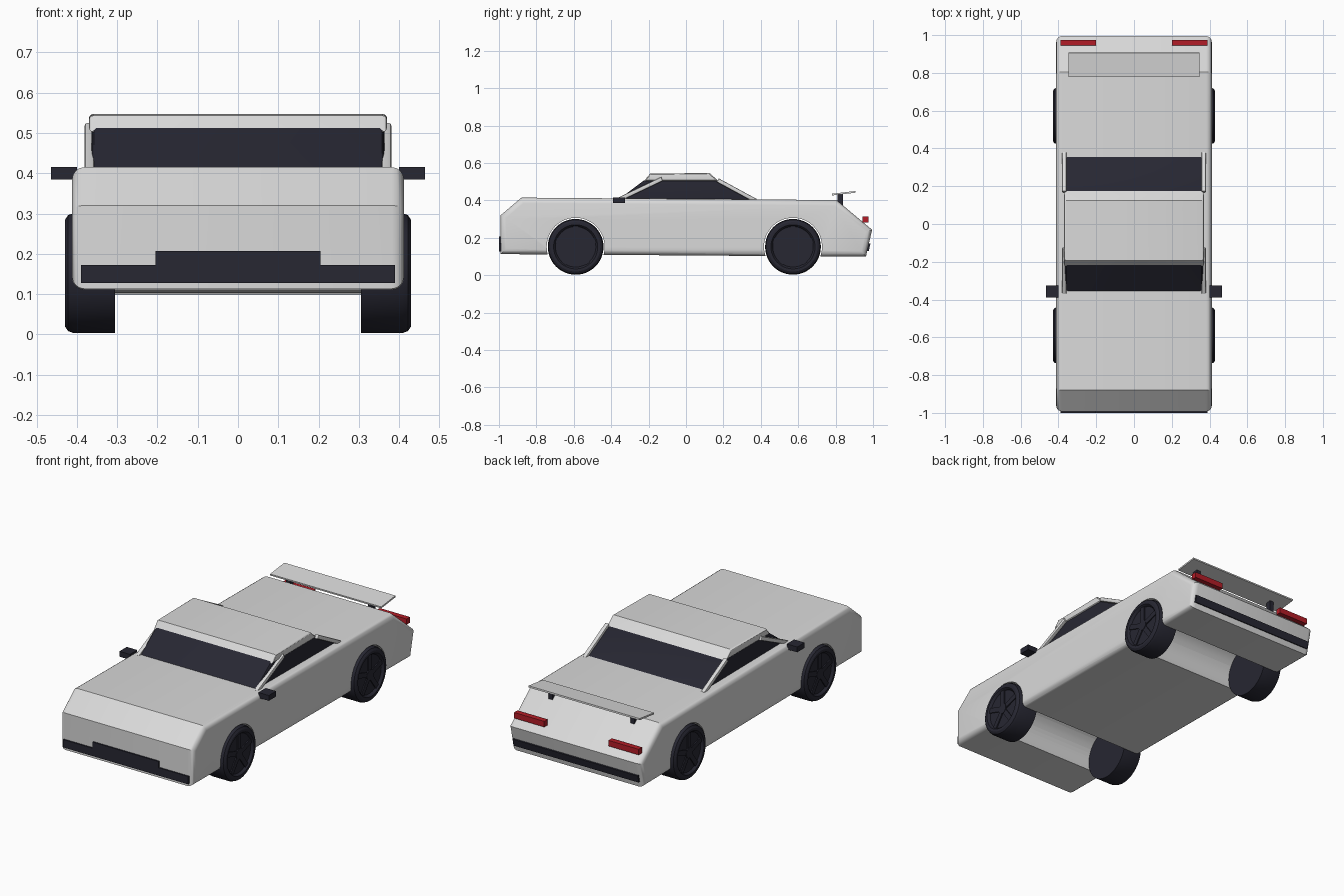
import bpy, bmesh, math
from mathutils import Matrix

if "Cube" in bpy.data.objects:
    bpy.data.objects.remove(bpy.data.objects["Cube"])


def material(name, rgb):
    m = bpy.data.materials.new(name)
    m.diffuse_color = (*rgb, 1)
    m.use_nodes = True
    m.node_tree.nodes["Principled BSDF"].inputs["Base Color"].default_value = m.diffuse_color
    return m


PAINT = material("silver paint", (0.70, 0.70, 0.70))
DARK = material("dark trim", (0.020, 0.020, 0.032))
RED = material("tail red", (0.45, 0.012, 0.02))


def finish(bm, name, mat):
    bmesh.ops.recalc_face_normals(bm, faces=bm.faces)
    me = bpy.data.meshes.new(name)
    bm.to_mesh(me)
    bm.free()
    me.materials.append(mat)
    ob = bpy.data.objects.new(name, me)
    bpy.context.collection.objects.link(ob)
    return ob


def smooth(ob):
    bpy.ops.object.select_all(action='DESELECT')
    ob.select_set(True)
    bpy.context.view_layer.objects.active = ob
    bpy.ops.object.shade_smooth_by_angle(angle=math.radians(30))


def prism(name, pts, x0, x1, mat, bevel=0, segments=4):
    """Side profile of (y, z) points drawn across x, with rounded side outlines."""
    bm = bmesh.new()
    a = [bm.verts.new((x0, y, z)) for y, z in pts]
    b = [bm.verts.new((x1, y, z)) for y, z in pts]
    n = len(pts)
    bm.faces.new(a)
    bm.faces.new(b[::-1])
    for i in range(n):
        bm.faces.new((a[i], b[i], b[(i + 1) % n], a[(i + 1) % n]))
    if bevel:
        rim = [e for e in bm.edges if abs(e.verts[0].co.x - e.verts[1].co.x) < 1e-6]
        bmesh.ops.bevel(bm, geom=rim, offset=bevel, segments=segments,
                        profile=0.5, affect='EDGES')
    ob = finish(bm, name, mat)
    if bevel:
        smooth(ob)
    return ob


def box(name, x, y, z, mat):
    return prism(name, [(y[0], z[0]), (y[1], z[0]), (y[1], z[1]), (y[0], z[1])],
                 x[0], x[1], mat)


def bar(name, p, q, t, x0, x1, mat, bevel=0):
    """Slanted bar between two (y, z) points."""
    dy, dz = q[0] - p[0], q[1] - p[1]
    s = t / 2 / math.hypot(dy, dz)
    ny, nz = -dz * s, dy * s
    return prism(name, [(p[0] - ny, p[1] - nz), (q[0] - ny, q[1] - nz),
                        (q[0] + ny, q[1] + nz), (p[0] + ny, p[1] + nz)],
                 x0, x1, mat, bevel, 2)


AXLES = {"front": -0.59, "rear": 0.572}
HUB_Z = 0.152

# Body shell with wheel tunnels cut through it
body = prism("body", [(-0.992, 0.113), (-0.992, 0.32), (-0.88, 0.415), (0.805, 0.402),
                      (0.995, 0.243), (0.962, 0.099)], -0.412, 0.412, PAINT, 0.03)
for end, y in AXLES.items():
    bm = bmesh.new()
    bmesh.ops.create_cone(bm, cap_ends=True, segments=48, radius1=0.155, radius2=0.155,
                          depth=1.2, matrix=Matrix.Translation((0, y, HUB_Z))
                          @ Matrix.Rotation(math.pi / 2, 4, 'Y'))
    cutter = finish(bm, "arch_cutter", PAINT)
    cutter.hide_render = True
    mod = body.modifiers.new("arch", 'BOOLEAN')
    mod.operation, mod.object = 'DIFFERENCE', cutter
    bpy.context.view_layer.objects.active = body
    bpy.ops.object.modifier_apply(modifier=mod.name)
    bpy.data.objects.remove(cutter)
smooth(body)

# Cabin: dark glass block under a painted roof
prism("cabin_glass", [(-0.375, 0.395), (-0.215, 0.514), (0.155, 0.514), (0.375, 0.395)],
      -0.364, 0.364, DARK, 0.012, 3)
prism("roof", [(-0.225, 0.503), (-0.192, 0.543), (0.125, 0.547), (0.175, 0.503)],
      -0.37, 0.37, PAINT, 0.01, 3)


def wheel(name, side, y):
    # Tyre and dished rim turned about the axle
    prof = [(0.305, 0), (0.305, 0.149), (0.408, 0.149), (0.422, 0.144), (0.430, 0.132),
            (0.430, 0.118), (0.424, 0.112), (0.416, 0.108), (0.416, 0)]
    bm = bmesh.new()
    vs = [bm.verts.new((x, 0, r)) for x, r in prof]
    es = [bm.edges.new(p) for p in zip(vs, vs[1:])]
    bmesh.ops.spin(bm, geom=vs + es, cent=(0, 0, 0), axis=(1, 0, 0),
                   angle=math.tau, steps=48)
    bmesh.ops.remove_doubles(bm, verts=bm.verts, dist=1e-5)
    # Five flat spokes and a hub
    for i in range(5):
        m = (Matrix.Rotation(i * math.tau / 5, 4, 'X')
             @ Matrix.Translation((0.417, 0, 0.062))
             @ Matrix.Diagonal((0.010, 0.028, 0.098, 1)))
        bmesh.ops.create_cube(bm, size=1, matrix=m)
    bmesh.ops.create_cone(bm, cap_ends=True, segments=20, radius1=0.03, radius2=0.03,
                          depth=0.012, matrix=Matrix.Translation((0.418, 0, 0))
                          @ Matrix.Rotation(math.pi / 2, 4, 'Y'))
    bmesh.ops.transform(bm, verts=bm.verts, matrix=Matrix.Translation((0, y, HUB_Z))
                        @ Matrix.Diagonal((side, 1, 1, 1)))
    smooth(finish(bm, name, DARK))


# Parts repeated on both sides
for label, s in (("left", -1), ("right", 1)):
    def span(a, b):
        return sorted((s * a, s * b))
    for end, y in AXLES.items():
        wheel(f"{end}_wheel_{label}", s, y)
    bar(f"front_pillar_{label}", (-0.365, 0.402), (-0.128, 0.515), 0.022,
        *span(0.357, 0.381), PAINT, 0.006)
    bar(f"rear_pillar_{label}", (0.170, 0.508), (0.375, 0.397), 0.022,
        *span(0.357, 0.381), PAINT, 0.006)
    box(f"mirror_{label}", span(0.400, 0.465), (-0.39, -0.325), (0.385, 0.415), DARK)
    box(f"tail_light_{label}", span(0.20, 0.388), (0.945, 0.975), (0.283, 0.315), RED)
    box(f"spoiler_post_{label}", span(0.243, 0.267), (0.81, 0.84), (0.37, 0.434), DARK)

# Bumper trim
box("front_grille_lower", (-0.39, 0.39), (-1.0, -0.985), (0.128, 0.172), DARK)
box("front_grille_upper", (-0.205, 0.205), (-1.0, -0.985), (0.172, 0.207), DARK)
bar("rear_bumper_strip", (0.971, 0.13), (0.980, 0.17), 0.012, -0.39, 0.39, DARK)

# Spoiler blade
bar("spoiler", (0.78, 0.431), (0.907, 0.446), 0.009, -0.346, 0.346, PAINT)
